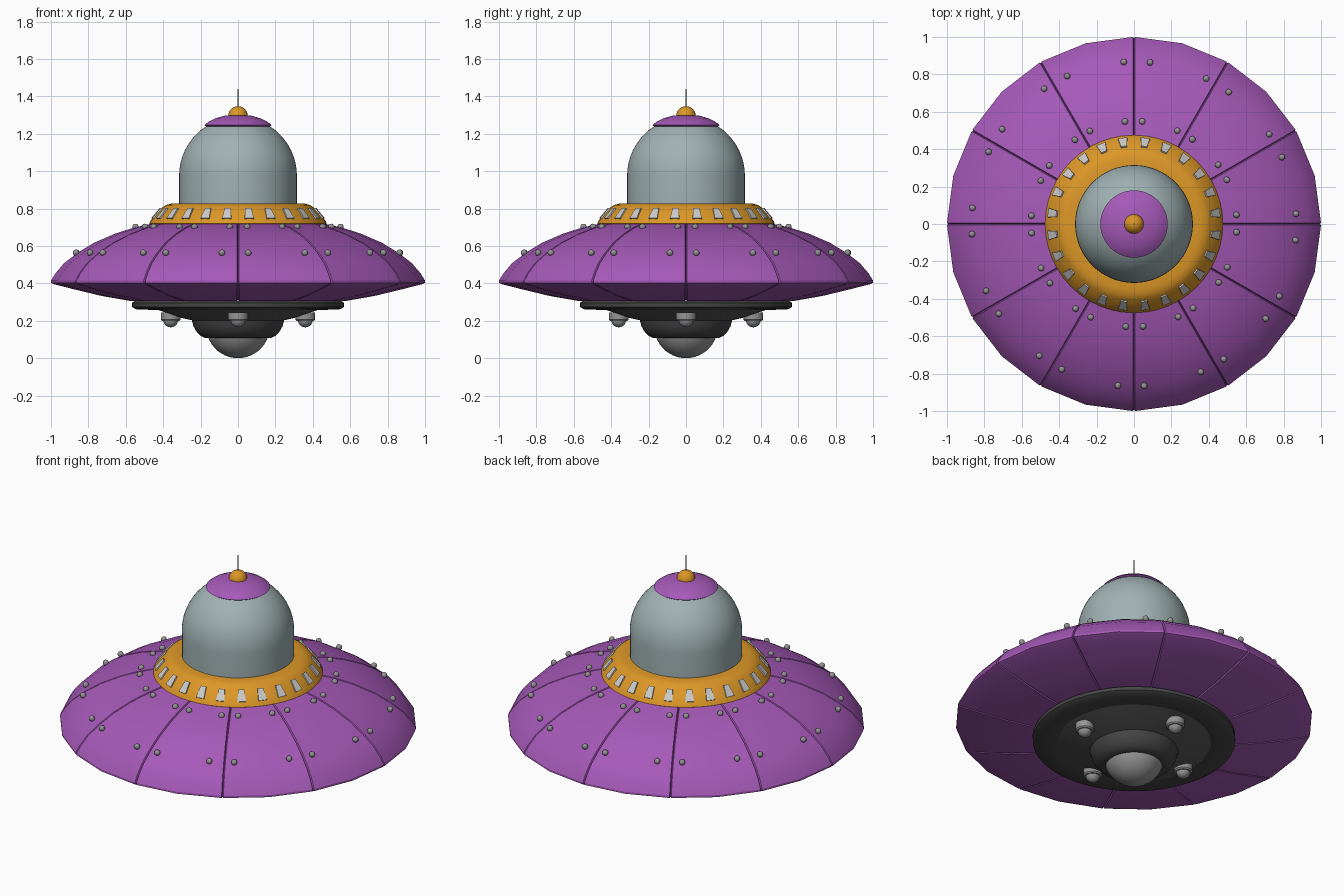
import bpy, bmesh, math
from mathutils import Vector, Matrix

if "Cube" in bpy.data.objects:
    bpy.data.objects.remove(bpy.data.objects["Cube"])

def mat(name, rgb):
    m = bpy.data.materials.new(name)
    m.diffuse_color = (*rgb, 1)
    m.use_nodes = True
    m.node_tree.nodes["Principled BSDF"].inputs["Base Color"].default_value = m.diffuse_color
    return m

PURPLE = mat("purple_paint", (0.38, 0.10, 0.48))
ORANGE = mat("orange_paint", (0.72, 0.31, 0.02))
GLASS = mat("dome_glass", (0.35, 0.44, 0.45))
DARK = mat("dark_metal", (0.06, 0.06, 0.06))
MID = mat("mid_metal", (0.10, 0.10, 0.10))
STEEL = mat("steel", (0.30, 0.30, 0.30))
LIGHT = mat("window_light", (0.55, 0.55, 0.53))

def finish(bm, name, material, angle=35):
    bmesh.ops.remove_doubles(bm, verts=bm.verts, dist=1e-5)
    me = bpy.data.meshes.new(name)
    bm.to_mesh(me)
    bm.free()
    me.materials.append(material)
    me.shade_smooth()
    me.set_sharp_from_angle(angle=math.radians(angle))
    ob = bpy.data.objects.new(name, me)
    bpy.context.collection.objects.link(ob)
    return ob

def skin(bm, rings):
    """Join closed rings of points, listed from bottom to top."""
    rows = [[bm.verts.new(p) for p in ring] for ring in rings]
    n = len(rows[0])
    for a, b in zip(rows, rows[1:]):
        for i in range(n):
            k = (i + 1) % n
            bm.faces.new((a[i], a[k], b[k], b[i]))

def polar(r, a, z):
    return Vector((r * math.cos(a), r * math.sin(a), z))

def add_lathe(bm, profile, n=48, centre=(0, 0, 0)):
    c = Vector(centre)
    skin(bm, [[c + polar(r, math.tau * i / n, z) for i in range(n)] for r, z in profile])

def lathe(name, profile, material, n=48, angle=35):
    bm = bmesh.new()
    add_lathe(bm, profile, n)
    return finish(bm, name, material, angle)

def arc(r, z, a0, a1, n):
    """Profile points on a circle centred on the axis, angles from the horizon."""
    angs = [math.radians(a0 + (a1 - a0) * i / n) for i in range(n + 1)]
    return [(max(0, r * math.cos(a)), z + r * math.sin(a)) for a in angs]

# Saucer hull: 24 sides, with a sunken seam at every second corner
HULL = [(0.50, 0.303), (0.57, 0.305), (0.73, 0.333), (0.88, 0.369), (0.985, 0.396), (1.0, 0.403),
        (1.0, 0.415), (0.975, 0.455), (0.93, 0.508), (0.86, 0.562), (0.77, 0.617),
        (0.66, 0.665), (0.56, 0.697), (0.45, 0.722)]
rings = []
for j, (r, z) in enumerate(HULL):
    p0, p1 = HULL[max(j - 1, 0)], HULL[min(j + 1, len(HULL) - 1)]
    t = Vector((p1[0] - p0[0], p1[1] - p0[1])).normalized()
    gr, gz = r - 0.010 * t.y, z + 0.010 * t.x
    ring = []
    for s in range(12):
        a = math.radians(30 * s)
        d = 0.005 / r
        ring += [polar(r, a - d, z), polar(gr, a, gz), polar(r, a + d, z),
                 polar(r, a + math.radians(15), z)]
    rings.append(ring)
bm = bmesh.new()
skin(bm, rings)
finish(bm, "saucer_hull", PURPLE, 30)

# Rivets in pairs beside each seam, on two rings
bm = bmesh.new()
for s in range(12):
    for r, z, off in ((0.55, 0.702, 5.1), (0.55, 0.702, -4.6),
                      (0.868, 0.564, 3.6), (0.868, 0.564, -5.7)):
        p = polar(r, math.radians(30 * s + off), z)
        bmesh.ops.create_uvsphere(bm, u_segments=12, v_segments=8, radius=0.017,
                                  matrix=Matrix.Translation(p))
me = finish(bm, "hull_rivets", STEEL, 60)

# Collar around the dome
lathe("collar", [(0.46, 0.712), (0.475, 0.72), (0.468, 0.735), (0.438, 0.772), (0.405, 0.806),
                 (0.385, 0.819), (0.355, 0.827), (0.30, 0.828)], ORANGE)

# Tapered collar windows
bm = bmesh.new()
low, high = Vector((0.458, 0, 0.745)), Vector((0.413, 0, 0.799))
out = Vector((0.054, 0, 0.045)).normalized()
for i in range(24):
    rot = Matrix.Rotation(math.radians(15 * i + 7.5), 3, 'Z')
    base = [low + Vector((0, -0.025, 0)), low + Vector((0, 0.025, 0)),
            high + Vector((0, 0.016, 0)), high + Vector((0, -0.016, 0))]
    inner = [bm.verts.new(rot @ (p - out * 0.012)) for p in base]
    outer = [bm.verts.new(rot @ (p + out * 0.008)) for p in base]
    bm.faces.new(outer)
    for k in range(4):
        m = (k + 1) % 4
        bm.faces.new((inner[k], inner[m], outer[m], outer[k]))
finish(bm, "collar_windows", LIGHT)

# Dome, cap, knob and antenna
lathe("dome", [(0.315, 0.82)] + arc(0.315, 0.975, 0, 90, 14), GLASS, 64)
lathe("dome_cap", [(0.0, 1.236), (0.165, 1.236), (0.18, 1.246), (0.155, 1.266), (0.12, 1.283),
                   (0.07, 1.297), (0.0, 1.304)], PURPLE)
lathe("cap_knob", arc(0.052, 1.295, -90, 90, 14), ORANGE, 24)
lathe("antenna", [(0.004, 1.33), (0.004, 1.44), (0, 1.44)], DARK, 8)

# Underside: flange, belly plate, bowl and ball
lathe("belly_flange", [(0.42, 0.262), (0.435, 0.257), (0.548, 0.262), (0.568, 0.275),
                       (0.568, 0.296), (0.55, 0.306)], DARK)
lathe("belly_plate", [(0.23, 0.199), (0.30, 0.215), (0.44, 0.262)], MID)
lathe("engine_bowl", [(0.14, 0.108), (0.175, 0.108), (0.20, 0.120), (0.222, 0.142), (0.238, 0.170),
                      (0.247, 0.203), (0.235, 0.212)], DARK)
lathe("engine_ball", arc(0.17, 0.17, -90, 20, 14), STEEL)

# Four landing pods
bm = bmesh.new()
for k in range(4):
    c = polar(0.36, math.radians(90 * k), 0)
    add_lathe(bm, arc(0.040, 0.205, -90, 0, 6), 20, c)
    add_lathe(bm, [(0.0, 0.199), (0.046, 0.199), (0.053, 0.206), (0.053, 0.245)], 20, c)
finish(bm, "landing_pods", STEEL)
